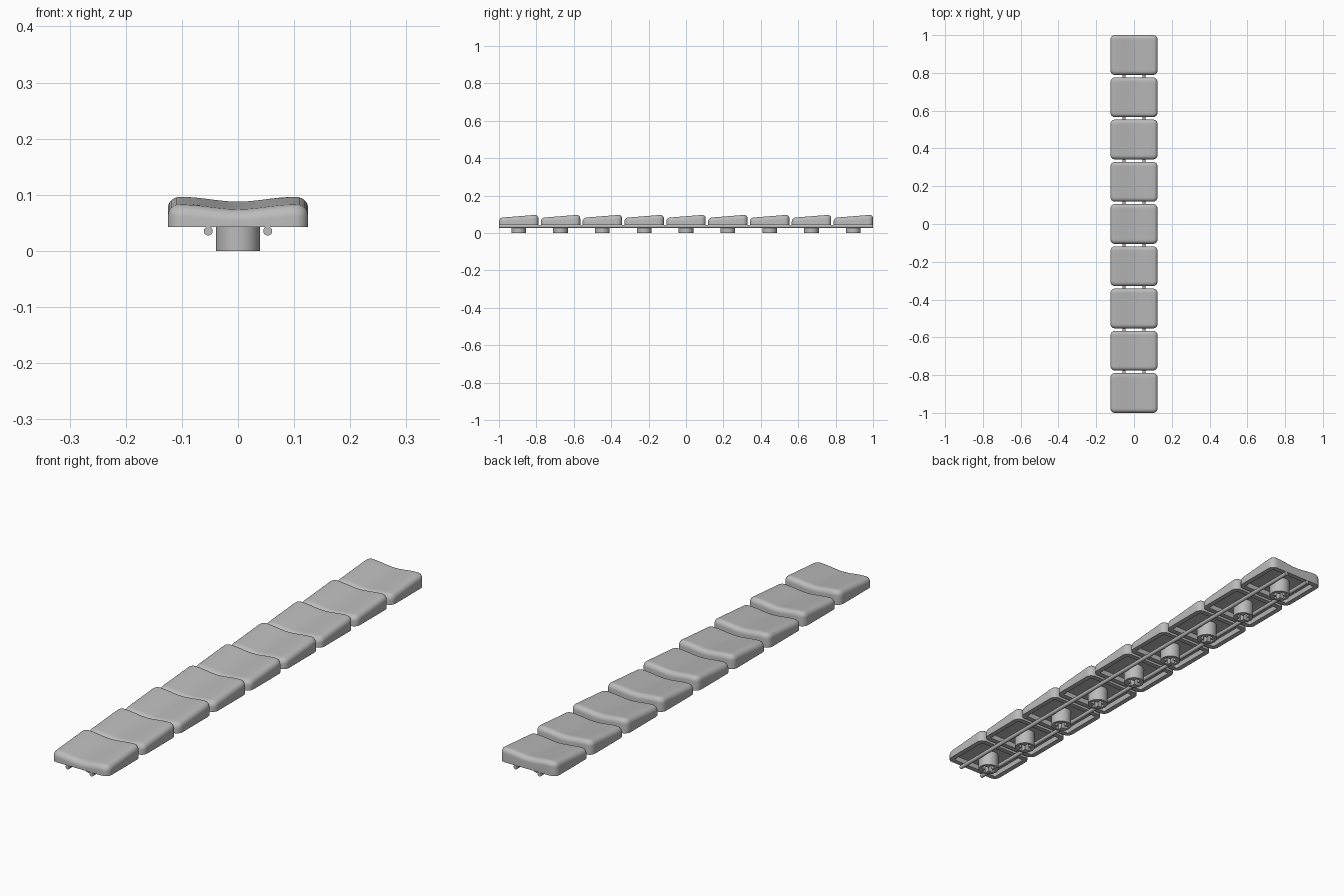
import bpy, bmesh, math

if "Cube" in bpy.data.objects:
    bpy.data.objects.remove(bpy.data.objects["Cube"])

COUNT, HALF_W, HALF_D = 9, 0.125, 0.1055
PITCH = (2 - 2 * HALF_D) / (COUNT - 1)
FIRST_Y = -1 + HALF_D
BASE, ROOF, WALL, FILLET, CORNER = 0.043, 0.061, 0.02, 0.02, 0.025

grey = bpy.data.materials.new("plain grey")
grey.use_nodes = True
grey.diffuse_color = (0.5, 0.5, 0.5, 1)
grey.node_tree.nodes["Principled BSDF"].inputs["Base Color"].default_value = (0.5, 0.5, 0.5, 1)


def make(name, bm, y=0.0):
    bmesh.ops.recalc_face_normals(bm, faces=bm.faces)
    mesh = bpy.data.meshes.new(name)
    bm.to_mesh(mesh)
    bm.free()
    mesh.materials.append(grey)
    ob = bpy.data.objects.new(name, mesh)
    ob.location.y = y
    bpy.context.collection.objects.link(ob)
    bpy.ops.object.select_all(action="DESELECT")
    ob.select_set(True)
    bpy.context.view_layer.objects.active = ob
    bpy.ops.object.shade_smooth_by_angle(angle=math.radians(35))
    return ob


def repeat(ob):
    mod = ob.modifiers.new("row", "ARRAY")
    mod.count = COUNT
    mod.use_relative_offset = False
    mod.use_constant_offset = True
    mod.constant_offset_displace = (0, PITCH, 0)


def outline(inset, steps=6, side=10):
    """Rounded rectangle with evenly divided straight sides."""
    w, d = HALF_W - inset, HALF_D - inset
    r = max(CORNER - inset, 0.006)
    corners = []
    for i, (sx, sy) in enumerate([(1, 1), (-1, 1), (-1, -1), (1, -1)]):
        for k in range(steps + 1):
            a = math.pi / 2 * (i + k / steps)
            corners.append((sx * (w - r) + r * math.cos(a), sy * (d - r) + r * math.sin(a)))
    pts = []
    for i, p in enumerate(corners):
        pts.append(p)
        if i % (steps + 1) == steps:
            q = corners[(i + 1) % len(corners)]
            pts += [(p[0] + (q[0] - p[0]) * t / side, p[1] + (q[1] - p[1]) * t / side)
                    for t in range(1, side)]
    return pts


def top_height(x, y):
    """Sloping top, dished across its width."""
    dish = 0.5 + 0.5 * math.cos(math.pi * min(abs(x) / 0.1, 1))
    return 0.0895 + 0.08 * y - 0.0085 * dish


# Keycap shell: loft from the inside roof, round the rim, up and over the top
bm = bmesh.new()
loops = [[(x, y, ROOF) for x, y in outline(WALL + 0.004)],
         [(x, y, BASE) for x, y in outline(WALL)],
         [(x, y, BASE) for x, y in outline(0)]]
for k in range(7):
    a = math.pi / 2 * k / 6
    inset = FILLET * (1 - math.cos(a))
    drop = FILLET * (1 - math.sin(a))
    loops.append([(x, y, top_height(x, y) - drop) for x, y in outline(inset)])
for k in range(1, 10):
    s = 1 - k / 10
    loops.append([(x * s, y * s, top_height(x * s, y * s)) for x, y in outline(FILLET)])
rings = [[bm.verts.new(p) for p in loop] for loop in loops]
for a, b in zip(rings, rings[1:]):
    for i in range(len(a)):
        j = (i + 1) % len(a)
        bm.faces.new((a[i], a[j], b[j], b[i]))
bm.faces.new(rings[0])
tip = bm.verts.new((0, 0, top_height(0, 0)))
last = rings[-1]
for i in range(len(last)):
    bm.faces.new((last[i], last[(i + 1) % len(last)], tip))
repeat(make("keycaps", bm, FIRST_Y))

# Stem: round post with a cross-shaped socket
bm = bmesh.new()
arm, thin = 0.028, 0.009
quarter = [(arm, thin), (thin, thin), (thin, arm)]
cross = []
for i in range(4):
    for x, y in quarter:
        for _ in range(i):
            x, y = -y, x
        cross.append((x, y))
circle = [(0.039 * math.cos(math.tau * i / 40), 0.039 * math.sin(math.tau * i / 40))
          for i in range(40)]
edges = []
for shape in (circle, cross):
    vs = [bm.verts.new((x, y, 0)) for x, y in shape]
    edges += [bm.edges.new((vs[i - 1], vs[i])) for i in range(len(vs))]
bmesh.ops.triangle_fill(bm, edges=edges, use_beauty=True, normal=(0, 0, -1))
up = bmesh.ops.extrude_face_region(bm, geom=bm.faces[:], use_keep_orig=True)
bmesh.ops.translate(bm, vec=(0, 0, ROOF + 0.002),
                    verts=[g for g in up["geom"] if isinstance(g, bmesh.types.BMVert)])
repeat(make("stems", bm, FIRST_Y))

# Two long rails joining the row underneath
for name, side in (("left_rail", 1), ("right_rail", -1)):
    bm = bmesh.new()
    bmesh.ops.create_cone(bm, cap_ends=True, segments=20, radius1=0.008, radius2=0.008, depth=2)
    for v in bm.verts:
        x, y, z = v.co
        v.co = (x + side * 0.053, z, y + 0.0355)
    make(name, bm)
